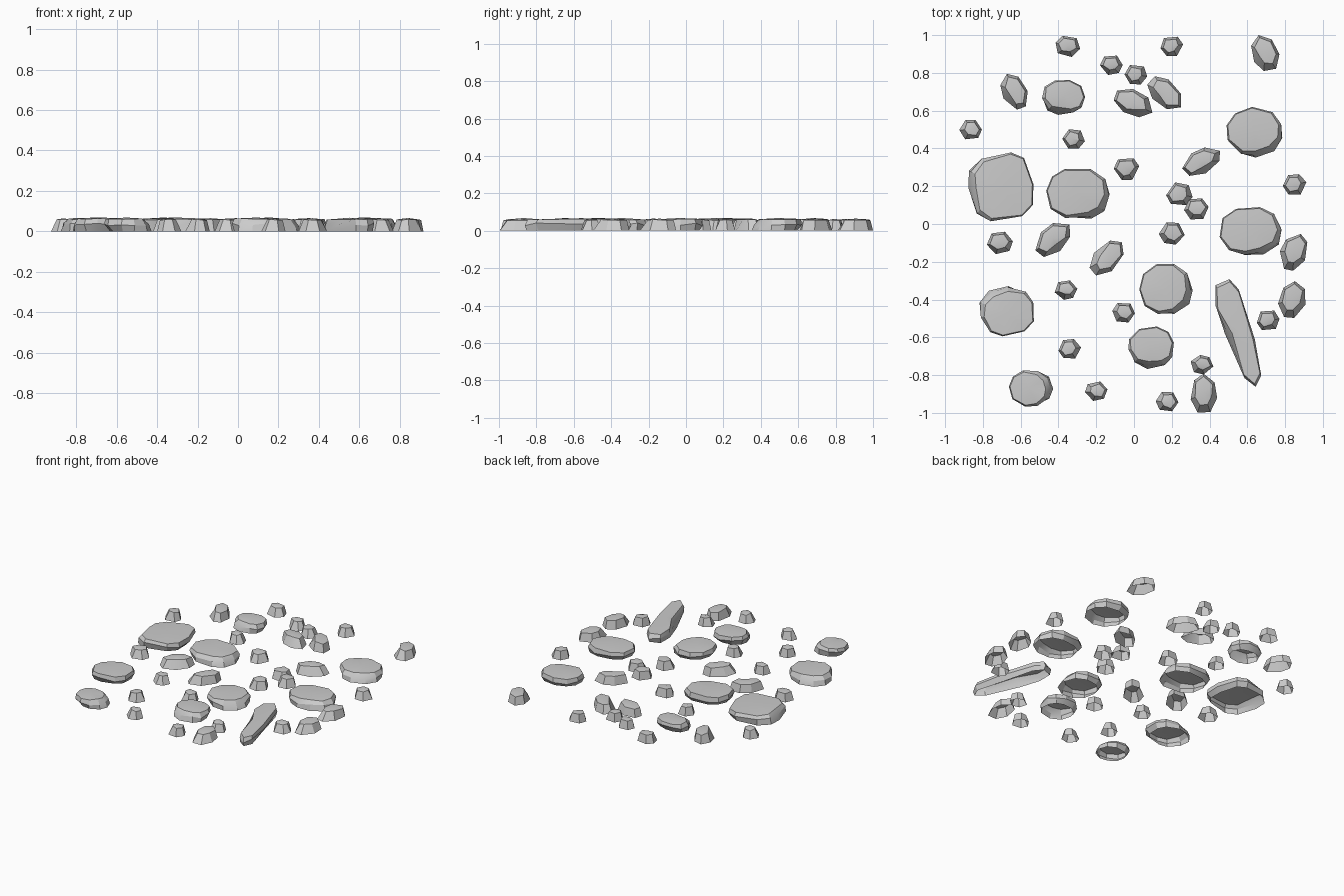
import bpy, bmesh, random
from math import sin, cos, pi, radians, atan2, hypot, copysign

if "Cube" in bpy.data.objects:
    bpy.data.objects.remove(bpy.data.objects["Cube"])

random.seed(4)


def oval(sides, w, h, turn, power=2.0, wobble=0.0):
    """Irregular polygon turned by an angle, fitted to a w x h box round the origin."""
    aspect = 0.62 if power == 1.9 else 1.0
    pts = []
    for i in range(sides):
        a = 2 * pi * (i + random.uniform(-wobble, wobble)) / sides
        x = copysign(abs(cos(a)) ** (2 / power), cos(a))
        y = copysign(abs(sin(a)) ** (2 / power), sin(a)) * aspect
        t = radians(turn)
        pts.append((x * cos(t) - y * sin(t), x * sin(t) + y * cos(t)))
    return fit(pts, w, h)


def fit(pts, w, h):
    xs, ys = [p[0] for p in pts], [p[1] for p in pts]
    cx, cy = (max(xs) + min(xs)) / 2, (max(ys) + min(ys)) / 2
    sx, sy = w / (max(xs) - min(xs)), h / (max(ys) - min(ys))
    return [((x - cx) * sx, (y - cy) * sy) for x, y in pts]


def stone(name, x, y, outline, lean, slope, flat, undercut, top):
    """Open-bottomed stone: base ring, widest ring, top ring and a low cap."""
    bm = bmesh.new()
    base, mid, rim = [], [], []
    for px, py in outline:
        r = hypot(px, py)
        t = (1 + cos(atan2(py, px) - radians(lean))) / 2
        b = 1 - min(0.5, undercut * (1 - t) / r)
        k = 1 - min(0.6, (flat + slope * t * t) / r)
        m = 1 - 0.35 * (1 - k) * t
        z = top - random.uniform(0.004, 0.010)
        base.append(bm.verts.new((x + px * b, y + py * b, 0)))
        if undercut:
            mid.append(bm.verts.new((x + px * m, y + py * m, random.uniform(0.026, 0.042))))
        rim.append(bm.verts.new((x + px * k, y + py * k, z)))
    rings = [base, mid, rim] if undercut else [base, rim]
    n = len(outline)
    for lo, hi in zip(rings, rings[1:]):
        for i in range(n):
            j = (i + 1) % n
            bm.faces.new((lo[i], lo[j], hi[j], hi[i]))
    c = [sum(v.co[k] for v in rim) / n for k in (0, 1)]
    tip = bm.verts.new((c[0], c[1], top))
    for i in range(n):
        bm.faces.new((rim[i], rim[(i + 1) % n], tip))
    bmesh.ops.recalc_face_normals(bm, faces=bm.faces[:])
    if sum(f.normal.z for f in bm.faces) < 0:
        bmesh.ops.reverse_faces(bm, faces=bm.faces[:])
    me = bpy.data.meshes.new(name)
    bm.to_mesh(me)
    bm.free()
    ob = bpy.data.objects.new(name, me)
    bpy.context.collection.objects.link(ob)
    bpy.ops.object.select_all(action='DESELECT')
    ob.select_set(True)
    bpy.context.view_layer.objects.active = ob
    bpy.ops.object.shade_smooth_by_angle(angle=radians(25))


# Large slabs: x, y, width, depth, turn, squareness, direction of the visible slope
slabs = [
    (-0.375, 0.67, 0.235, 0.185, 5, 2.3, 250),
    (0.64, 0.485, 0.30, 0.27, 20, 2.1, 300),
    (-0.705, 0.195, 0.345, 0.37, 10, 3.0, 180),
    (-0.295, 0.16, 0.34, 0.265, 0, 2.3, 315),
    (0.62, -0.04, 0.335, 0.26, 8, 2.2, 310),
    (0.17, -0.345, 0.285, 0.27, 0, 2.2, 330),
    (-0.675, -0.46, 0.29, 0.27, 15, 2.3, 130),
    (0.09, -0.655, 0.245, 0.225, 10, 2.3, 270),
    (-0.545, -0.87, 0.235, 0.195, 0, 2.1, 10),
]
for x, y, w, h, turn, p, lean in slabs:
    stone("large_stone", x, y, oval(10, w, h, turn, p, 0.14), lean, 0.035, 0.006, 0.03, 0.068)

# Long sliver stone
sliver = [(-0.12, 0.26), (-0.045, 0.29), (0.005, 0.235), (0.09, -0.03), (0.125, -0.225),
          (0.095, -0.285), (0.035, -0.24), (-0.07, 0.0), (-0.122, 0.15)]
stone("long_stone", 0.55, -0.58, sliver[::-1], 200, 0.03, 0.012, 0.03, 0.067)

# Medium stones: x, y, width, depth, turn, direction of the visible slope
mediums = [
    (0.695, 0.905, 0.15, 0.19, 105, 250), (-0.635, 0.70, 0.145, 0.19, 110, 220),
    (0.16, 0.695, 0.18, 0.175, -40, 200), (-0.005, 0.64, 0.205, 0.15, -25, 300),
    (0.355, 0.33, 0.20, 0.15, 35, 330), (-0.43, -0.085, 0.185, 0.18, 45, 300),
    (-0.145, -0.18, 0.18, 0.185, 45, 200), (0.845, -0.15, 0.145, 0.195, 75, 250),
    (0.835, -0.40, 0.145, 0.195, 80, 280), (0.37, -0.895, 0.14, 0.205, 90, 280),
]
for x, y, w, h, turn, lean in mediums:
    stone("medium_stone", x, y, oval(7, w, h, turn, 1.9, 0.12), lean, 0.03, 0.014, 0, 0.065)

# Small pebbles
pebbles = [
    (-0.35, 0.94), (0.20, 0.94), (-0.12, 0.84), (0.01, 0.79), (-0.865, 0.50),
    (-0.32, 0.45), (-0.04, 0.29), (0.24, 0.16), (0.33, 0.08), (0.85, 0.21),
    (0.20, -0.05), (-0.71, -0.10), (-0.36, -0.35), (-0.055, -0.47), (0.71, -0.51),
    (-0.34, -0.66), (0.36, -0.745), (-0.20, -0.885), (0.175, -0.94),
]
bigger = {0: 0.13, 6: 0.135, 7: 0.14, 8: 0.13, 9: 0.125, 11: 0.138, 10: 0.138}
for i, (x, y) in enumerate(pebbles):
    w = bigger.get(i, 0.12)
    turn = random.choice((-15, 5, 175, 195))
    stone("pebble", x, y, oval(6, w, w * 0.86, turn, 2.0, 0.15), random.uniform(200, 340),
          0.018, 0.014, 0, 0.064)
